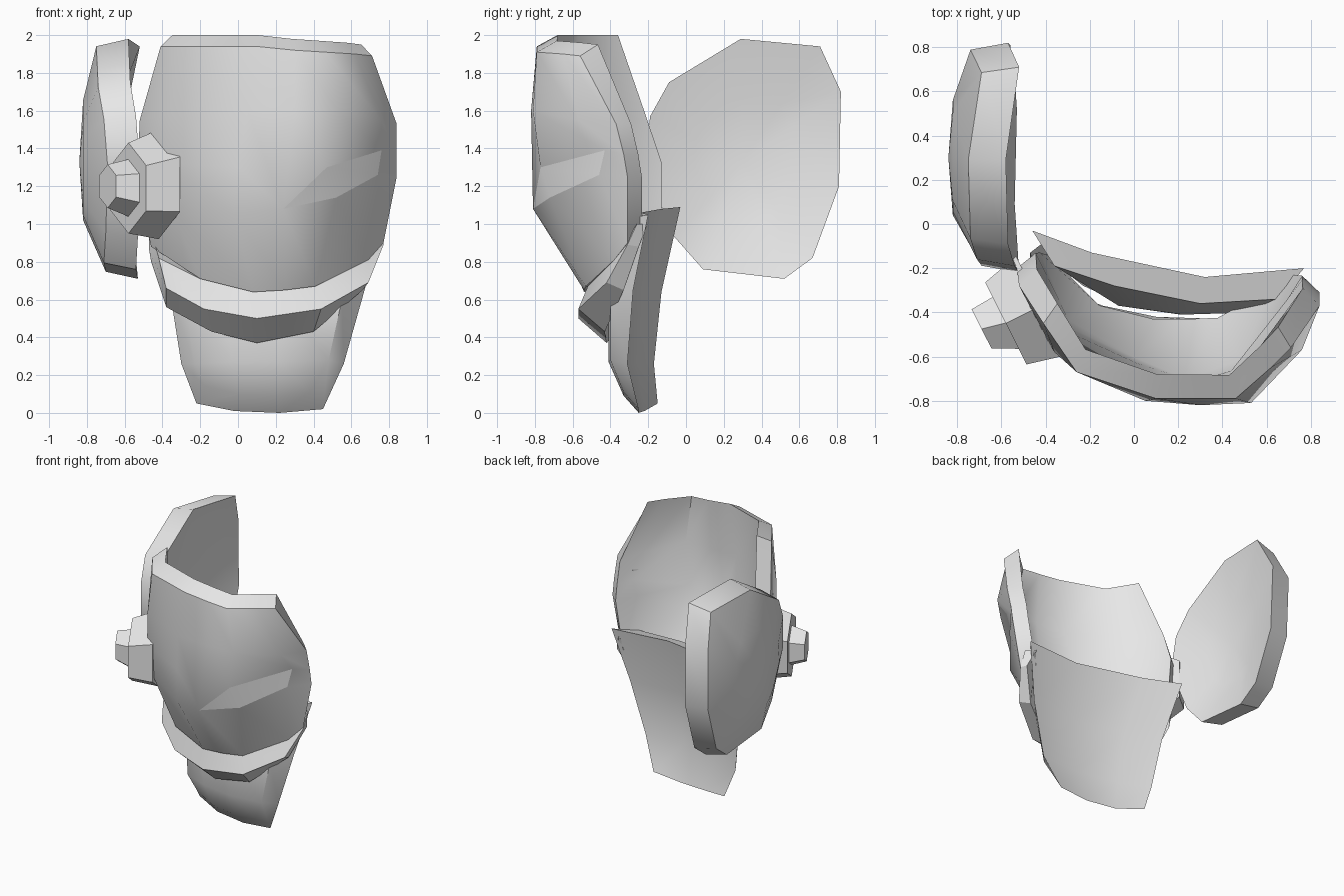
import bpy, bmesh, math
from mathutils import Vector, Matrix

if "Cube" in bpy.data.objects:
    bpy.data.objects.remove(bpy.data.objects["Cube"])

grey = bpy.data.materials.new("plain grey")
grey.diffuse_color = (0.8, 0.8, 0.8, 1)
grey.use_nodes = True
grey.node_tree.nodes["Principled BSDF"].inputs["Base Color"].default_value = grey.diffuse_color


def finish(name, bm, angle):
    bmesh.ops.recalc_face_normals(bm, faces=bm.faces)
    me = bpy.data.meshes.new(name)
    bm.to_mesh(me)
    bm.free()
    me.materials.append(grey)
    ob = bpy.data.objects.new(name, me)
    bpy.context.collection.objects.link(ob)
    bpy.ops.object.select_all(action='DESELECT')
    ob.select_set(True)
    bpy.context.view_layer.objects.active = ob
    bpy.ops.object.shade_smooth_by_angle(angle=math.radians(angle))
    return ob


def inward(p, d, dz=0.0):
    """Move a point horizontally towards the middle of the head."""
    x, y, z = p
    v = Vector((0.15 - x, 0.35 - y, 0)).normalized() * d
    return (x + v.x, y + v.y, z + dz)


class Builder:
    """Faces from coordinates, sharing equal points."""
    def __init__(self):
        self.bm = bmesh.new()
        self.seen = {}

    def vert(self, p):
        key = tuple(round(c, 4) for c in p)
        if key not in self.seen:
            self.seen[key] = self.bm.verts.new(p)
        return self.seen[key]

    def face(self, *pts):
        vs = list(dict.fromkeys(self.vert(p) for p in pts))
        return self.bm.faces.new(vs) if len(vs) > 2 else None


def shell(front, back):
    """Closed plate from two grids of points; also returns the front faces."""
    b = Builder()
    cells = {}
    nr, nc = len(front), len(front[0])
    for r in range(nr - 1):
        for c in range(nc - 1):
            for g in (front, back):
                f = b.face(g[r][c], g[r][c + 1], g[r + 1][c + 1], g[r + 1][c])
                if g is front:
                    cells[r, c] = f
    rim = [(0, c) for c in range(nc)] + [(r, nc - 1) for r in range(1, nr)]
    rim += [(nr - 1, c) for c in range(nc - 2, -1, -1)] + [(r, 0) for r in range(nr - 2, 0, -1)]
    for (r, c), (s, d) in zip(rim, rim[1:] + rim[:1]):
        b.face(front[r][c], front[s][d], back[s][d], back[r][c])
    return b.bm, cells


# Face mask: rows from the forehead down, the two eyelid rows meet at the nose
mask = [
    [(-.41, -.45, 1.94), (-.26, -.67, 1.94), (.10, -.79, 1.94), (.30, -.79, 1.92),
     (.46, -.79, 1.91), (.62, -.65, 1.90), (.71, -.56, 1.89)],
    [(-.52, -.28, 1.55), (-.36, -.58, 1.58), (.05, -.80, 1.60), (.30, -.82, 1.60),
     (.53, -.81, 1.60), (.76, -.57, 1.55), (.84, -.37, 1.53)],
    [(-.53, -.20, 1.33), (-.38, -.55, 1.32), (.00, -.74, 1.30), (.24, -.81, 1.08),
     (.47, -.77, 1.30), (.76, -.43, 1.39), (.84, -.33, 1.37)],
    [(-.51, -.20, 1.10), (-.35, -.53, 1.08), (-.02, -.71, 1.05), (.24, -.81, 1.08),
     (.52, -.72, 1.14), (.74, -.46, 1.26), (.84, -.31, 1.25)],
    [(-.46, -.22, .88), (-.20, -.47, .71), (.08, -.54, .64), (.25, -.54, .65),
     (.41, -.53, .67), (.69, -.38, .81), (.77, -.31, .90)],
]
inner = [[inward(p, .11, .06 if r == 0 else 0) for p in row] for r, row in enumerate(mask)]
bm, cells = shell(mask, inner)
# Eye slit sunk into the mask
ext = bmesh.ops.extrude_face_region(bm, geom=[cells[2, 3], cells[2, 4]])
for v in ext["geom"]:
    if isinstance(v, bmesh.types.BMVert):
        v.co = inward(v.co, .08, .07)
finish("face_mask", bm, 45)

# Lip band under the mask
upper = [(-.47, -.13, 1.0), (-.42, -.30, .82), (-.20, -.46, .71), (.08, -.53, .64),
         (.41, -.52, .67), (.69, -.38, .81), (.77, -.26, 1.0)]
ridge = [(-.47, -.20, .86), (-.38, -.38, .66), (-.18, -.51, .55), (.10, -.57, .50),
         (.44, -.57, .55), (.69, -.42, .69), (.77, -.31, .89)]
lower = [(-.46, -.17, .80), (-.38, -.28, .56), (-.14, -.37, .43), (.10, -.42, .37),
         (.40, -.43, .43), (.66, -.33, .65), (.76, -.25, .88)]
hidden = [inward(p, .08) for p in upper]
b = Builder()
rings = [upper, ridge, lower, hidden]
for g, h in zip(rings, rings[1:] + rings[:1]):
    for i in range(6):
        b.face(g[i], g[i + 1], h[i + 1], h[i])
for i in (0, 6):
    b.face(*[g[i] for g in rings])
finish("lip_band", b.bm, 30)

# Jaw plate
jaw_front = [
    [(-.36, -.19, 1.05), (-.09, -.28, 1.04), (.30, -.36, 1.02), (.65, -.34, 1.02)],
    [(-.28, -.24, .60), (-.07, -.37, .60), (.22, -.41, .60), (.55, -.40, .60)],
    [(-.23, -.28, .26), (-.03, -.37, .27), (.21, -.41, .27), (.48, -.40, .28)],
    [(-.17, -.25, .14), (.00, -.31, .10), (.20, -.33, .09), (.38, -.33, .11)],
]
jaw_back = [
    [(-.46, -.03, 1.09), (-.19, -.13, 1.08), (.32, -.24, 1.06), (.77, -.20, 1.05)],
    [(-.36, -.13, .64), (-.10, -.22, .65), (.28, -.32, .65), (.67, -.28, .65)],
    [(-.30, -.17, .26), (-.07, -.26, .26), (.25, -.33, .26), (.56, -.31, .26)],
    [(-.22, -.15, .05), (-.02, -.22, .01), (.22, -.25, .00), (.45, -.25, .02)],
]
finish("jaw_plate", shell(jaw_front, jaw_back)[0], 30)

# Ear shield: dished plate with a thick rim
rim = [(-.58, .29, 1.98), (-.52, .71, 1.94), (-.57, .82, 1.70), (-.56, .81, 1.20),
       (-.54, .67, .82), (-.53, .52, .71), (-.54, .09, .76), (-.53, -.06, .93),
       (-.52, -.22, 1.30), (-.54, -.19, 1.57), (-.57, -.09, 1.75)]


def ring(scale, dx, flat=None):
    return [(x + dx if flat is None else flat, .3 + (y - .3) * scale, 1.33 + (z - 1.33) * scale)
            for x, y, z in rim]


b = Builder()
rings = [ring(.5, 0, -.63), rim, ring(.94, -.17), ring(.5, 0, -.82)]
n = len(rim)
for g, h in zip(rings, rings[1:]):
    for i in range(n):
        b.face(g[i], g[(i + 1) % n], h[(i + 1) % n], h[i])
for g, x in ((rings[0], -.65), (rings[-1], -.84)):
    for i in range(n):
        b.face(g[i], g[(i + 1) % n], (x, .3, 1.33))
finish("ear_shield", b.bm, 40)

# Six-sided ear bolt in two steps, pointing out and forward
axis = Vector((-.89, -.45, 0)).normalized()
side = Vector((.45, -.89, 0)).normalized()


def hex_step(name, start, end, r1, r2):
    b = Builder()
    loops = []
    for centre, r in ((start, r1), (end, r2)):
        loops.append([tuple(Vector(centre) + side * (r * math.sin(a)) + Vector((0, 0, r * math.cos(a))))
                      for a in (i * math.pi / 3 for i in range(6))])
    for i in range(6):
        j = (i + 1) % 6
        b.face(loops[0][i], loops[0][j], loops[1][j], loops[1][i])
    for l in loops:
        b.face(*l)
    finish(name, b.bm, 20)


hex_step("ear_bolt_base", (-.42, -.37, 1.21), (-.58, -.45, 1.19), .29, .24)
hex_step("ear_bolt_tip", (-.57, -.445, 1.19), (-.69, -.475, 1.20), .155, .115)
